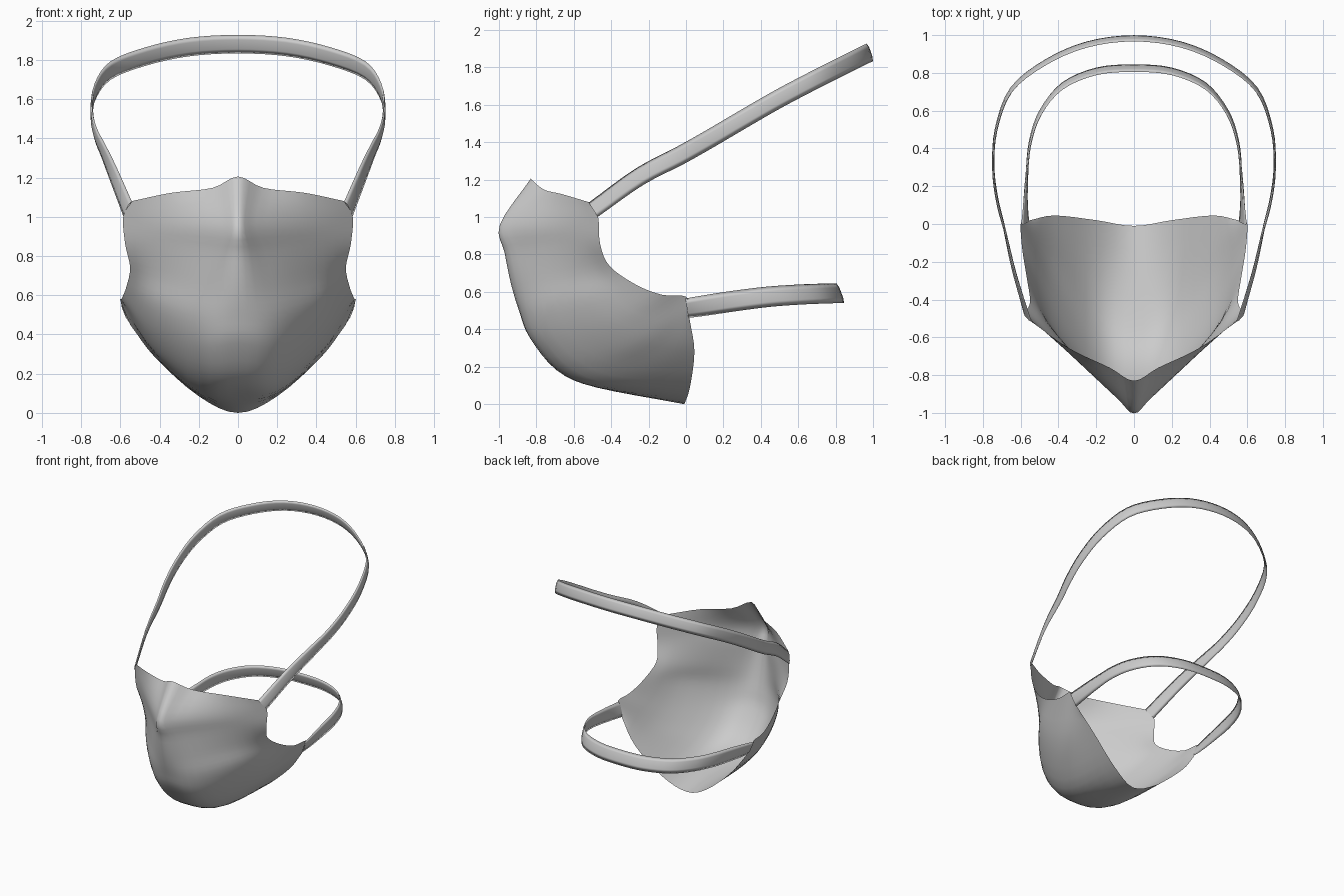
import bpy
from mathutils import Vector

if "Cube" in bpy.data.objects:
    bpy.data.objects.remove(bpy.data.objects["Cube"])

fabric = bpy.data.materials.new("grey fabric")
fabric.diffuse_color = (0.6, 0.6, 0.6, 1)
fabric.use_nodes = True
fabric.node_tree.nodes["Principled BSDF"].inputs["Base Color"].default_value = fabric.diffuse_color


def spline(pts, steps):
    """Smooth curve through the points."""
    p = [Vector(q) for q in pts]
    p = [2 * p[0] - p[1]] + p + [2 * p[-1] - p[-2]]
    out = []
    for i in range(1, len(p) - 2):
        a, b, c, d = p[i - 1:i + 3]
        for s in range(steps):
            t = s / steps
            out.append(0.5 * (2 * b + (c - a) * t + (2 * a - 5 * b + 4 * c - d) * t ** 2
                              + (3 * b - a - 3 * c + d) * t ** 3))
    return out + [p[-2]]


def mirrored(pts):
    """Extend a centre-to-side point list to the other side."""
    return [(-x, y, z) for x, y, z in pts[:0:-1]] + list(pts)


def loft(name, rows, closed=False):
    n = len(rows[0])
    verts = [v for r in rows for v in r]
    faces = []
    for i in range(len(rows) - 1):
        for j in range(n if closed else n - 1):
            k = (j + 1) % n
            faces.append((i * n + j, (i + 1) * n + j, (i + 1) * n + k, i * n + k))
    me = bpy.data.meshes.new(name)
    me.from_pydata(verts, [], faces)
    me.materials.append(fabric)
    ob = bpy.data.objects.new(name, me)
    bpy.context.collection.objects.link(ob)
    me.shade_smooth()
    return ob


# Mask shell: rows from nose edge to chin edge, each from centre to cheek edge
half_rows = [
    [(0, -.83, 1.205), (.13, -.76, 1.147), (.34, -.66, 1.122), (.54, -.52, 1.08)],
    [(0, -.995, .96), (.09, -.915, .965), (.36, -.67, .97), (.585, -.47, 1.0)],
    [(0, -.97, .81), (.14, -.865, .82), (.38, -.64, .85), (.575, -.46, .86)],
    [(0, -.935, .64), (.18, -.83, .65), (.40, -.595, .69), (.55, -.41, .74)],
    [(0, -.89, .49), (.20, -.81, .49), (.43, -.55, .56), (.57, -.27, .64)],
    [(0, -.835, .355), (.20, -.75, .335), (.43, -.45, .42), (.592, -.13, .585)],
    [(0, -.69, .18), (.20, -.61, .19), (.43, -.29, .33), (.60, 0, .575)],
    [(0, -.48, .09), (.20, -.40, .11), (.42, -.12, .295), (.575, .01, .51)],
    [(0, -.01, 0), (.20, .02, .085), (.42, .045, .28), (.55, .02, .45)],
]
across = [spline(mirrored(r), 4) for r in half_rows]
columns = [spline(col, 4) for col in zip(*across)]
loft("mask_shell", columns)


# Straps: thin bands swept around the head, twisting at each end to meet the shell edge
def strap(name, half_path, width, tilt, end_tilt):
    path = spline(mirrored(half_path), 4)
    last = len(path) - 1
    rows = []
    for i, p in enumerate(path):
        blend = max(0, 1 - min(i, last - i) / 10)
        ex = end_tilt[0] if i > last / 2 else -end_tilt[0]
        up = Vector(tilt).normalized().lerp(
            Vector((ex, end_tilt[1], end_tilt[2])).normalized(), blend).normalized()
        tangent = path[min(i + 1, last)] - path[max(i - 1, 0)]
        side = tangent.cross(up).normalized()
        rows.append([p + up * (width * a) + side * b for a, b in
                     ((-.5, 0), (-.25, .006), (.25, .006), (.5, 0), (.25, -.006), (-.25, -.006))])
    return loft(name, rows, closed=True)


strap("upper_strap", [(0, .983, 1.88), (.25, .95, 1.865), (.47, .855, 1.817), (.65, .71, 1.745),
                      (.73, .5, 1.635), (.745, .3, 1.52), (.725, .13, 1.42), (.685, -.03, 1.33),
                      (.635, -.25, 1.215), (.563, -.495, 1.04)],
      .10, (0, -.33, .95), (-.045, -.05, .08))
strap("lower_strap", [(0, .825, .593), (.2, .808, .593), (.38, .73, .591), (.495, .59, .585),
                      (.55, .43, .573), (.568, .25, .55), (.575, .1, .527), (.576, .005, .513)],
      .113, (0, -.36, .95), (.05, -.02, .125))
